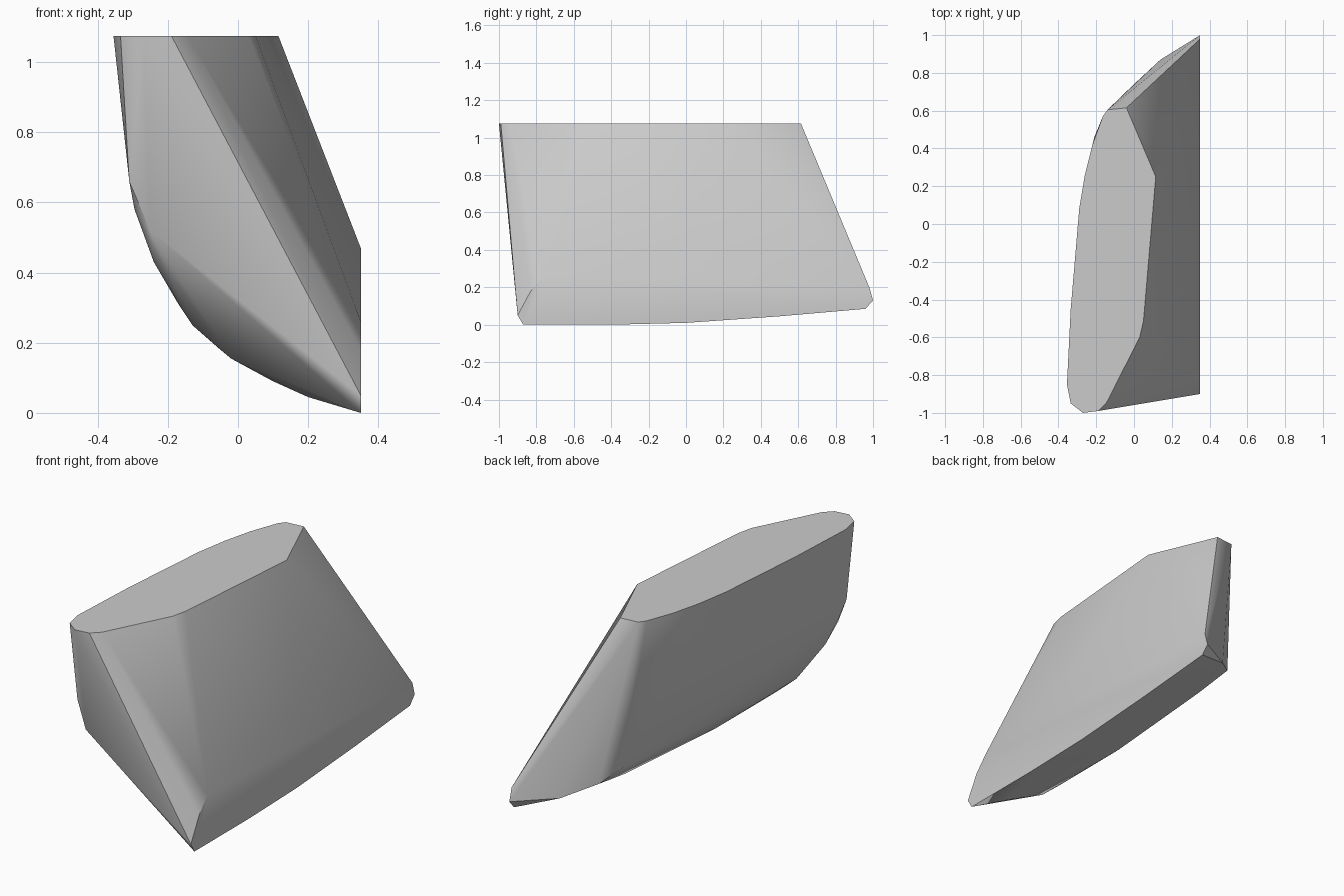
import bpy
import bmesh
import math

default_cube = bpy.data.objects.get("Cube")
if default_cube:
    bpy.data.objects.remove(default_cube, do_unlink=True)

TOP = 1.075     # height of the flat top
CUT = 0.35      # position of the upright flat cut on the left side


def make_material(name, colour):
    material = bpy.data.materials.new(name)
    material.use_nodes = True
    material.diffuse_color = colour
    material.node_tree.nodes["Principled BSDF"].inputs["Base Color"].default_value = colour
    return material


def hull_object(name, points, material):
    """Wrap the guide points in a tight convex skin with merged flat faces."""
    bm = bmesh.new()
    for point in points:
        bm.verts.new(point)
    bmesh.ops.convex_hull(bm, input=list(bm.verts))
    loose = [v for v in bm.verts if not v.link_faces]
    bmesh.ops.delete(bm, geom=loose, context='VERTS')
    bmesh.ops.dissolve_limit(bm, angle_limit=math.radians(1),
                             verts=list(bm.verts), edges=list(bm.edges))
    bmesh.ops.recalc_face_normals(bm, faces=list(bm.faces))
    mesh = bpy.data.meshes.new(name)
    bm.to_mesh(mesh)
    bm.free()
    mesh.materials.append(material)
    obj = bpy.data.objects.new(name, mesh)
    bpy.context.collection.objects.link(obj)
    bpy.ops.object.select_all(action='DESELECT')
    obj.select_set(True)
    bpy.context.view_layer.objects.active = obj
    bpy.ops.object.shade_smooth_by_angle(angle=math.radians(35))
    # Keep the broad facets flat and let only the narrow ones blend
    weighted = obj.modifiers.new("flat_facets", 'WEIGHTED_NORMAL')
    weighted.keep_sharp = True
    return obj


# Outline of the flat top (x, y)
top_rim = [(-.14, .605), (-.04, .615), (.115, .25), (.05, -.515), (.03, -.6),
           (-.145, -.945), (-.19, -.99), (-.27, -1), (-.335, -.95),
           (-.355, -.85), (-.335, -.45), (-.29, .08), (-.26, .26),
           (-.22, .42), (-.165, .57)]

# Outline of the upright flat cut (y, z)
cut_rim = [(-.87, 0), (-.4, 0), (0, .01), (.5, .045), (.96, .085), (1, .13),
           (.98, .2), (0, .47), (-.76, .26), (-.83, .18), (-.9, .05)]

# Front crease running down to the cut
front_crease = [(-.31, -.92, .66), (-.25, -.935, .52)]

# Curved underside behind the crease
belly = [(-.295, -.88, .58), (-.24, -.84, .43), (-.17, -.77, .31),
         (-.13, -.75, .25), (-.02, -.75, .155), (.1, -.7, .09),
         (.2, -.75, .045), (-.05, -.18, .18), (0, .52, .19)]

# Back corner
back_corner = [(-.21, .46, .7), (-.08, .64, .295), (0, .74, .22), (.14, .87, .155)]

points = [(x, y, TOP) for x, y in top_rim]
points += [(CUT, y, z) for y, z in cut_rim]
points += front_crease + belly + back_corner

grey = make_material("plain_grey", (.6, .6, .6, 1))
hull_object("faceted_block", points, grey)
